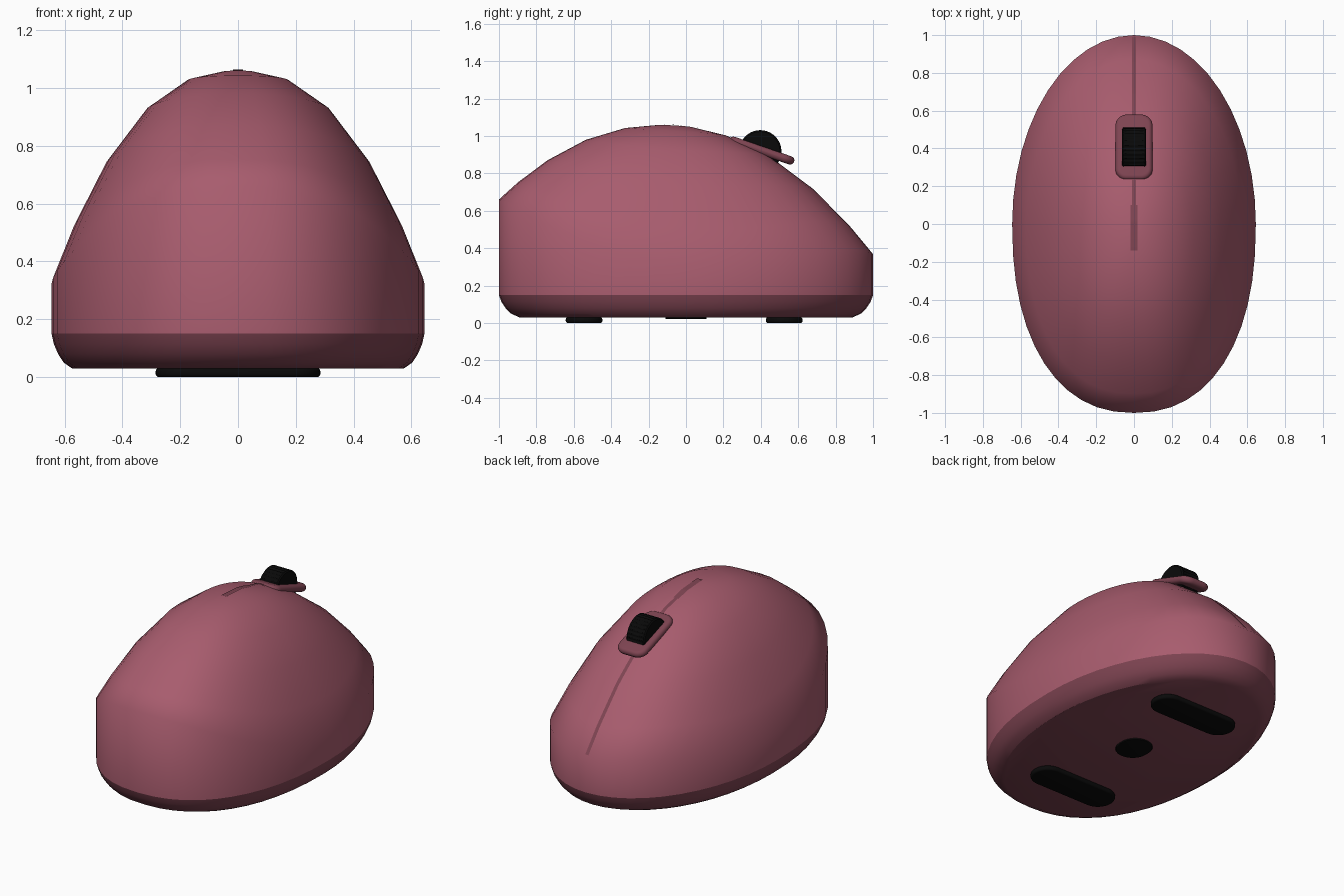
import bpy, bmesh, math
from mathutils import Matrix, Vector
from mathutils.bvhtree import BVHTree

cube = bpy.data.objects.get("Cube")
if cube:
    bpy.data.objects.remove(cube, do_unlink=True)

HALF_W, HALF_L, SEGS = 0.645, 1.0, 48
RIM_Z, BASE_Z = 0.15, 0.03


def material(name, rgb):
    m = bpy.data.materials.new(name)
    m.use_nodes = True
    m.diffuse_color = (*rgb, 1)
    m.node_tree.nodes["Principled BSDF"].inputs["Base Color"].default_value = (*rgb, 1)
    return m


rose = material("dusty rose", (0.39, 0.107, 0.155))
dark_rose = material("dark rose", (0.21, 0.058, 0.084))
black = material("black rubber", (0.0028, 0.0028, 0.0028))


def loft(name, rings, mat, caps=(True, True), angle=30, matrix=Matrix()):
    """Skin closed rings of equal point count into one object."""
    bm = bmesh.new()
    loops = [[bm.verts.new(p) for p in ring] for ring in rings]
    n = len(loops[0])
    for low, high in zip(loops, loops[1:]):
        for i in range(n):
            j = (i + 1) % n
            bm.faces.new((low[i], low[j], high[j], high[i]))
    if caps[0]:
        bm.faces.new(loops[0][::-1])
    if caps[1]:
        bm.faces.new(loops[-1])
    bmesh.ops.recalc_face_normals(bm, faces=bm.faces)
    return finish(name, bm, mat, angle, matrix)


def finish(name, bm, mat, angle, matrix=Matrix()):
    mesh = bpy.data.meshes.new(name)
    bm.to_mesh(mesh)
    bm.free()
    mesh.materials.append(mat)
    ob = bpy.data.objects.new(name, mesh)
    bpy.context.collection.objects.link(ob)
    ob.matrix_world = matrix
    bpy.ops.object.select_all(action="DESELECT")
    ob.select_set(True)
    bpy.context.view_layer.objects.active = ob
    bpy.ops.object.shade_smooth_by_angle(angle=math.radians(angle))
    return ob


def top_height(x, y):
    """Height of the domed back of the shell."""
    return 1.06 - 0.535 * abs(y + 0.13) ** 2.1 - 0.73 * (abs(x) / HALF_W) ** 2.4


def oval(scale, z=None):
    """Outline with fuller corners at the -y end; domed when no z is given."""
    pts = []
    for i in range(SEGS):
        a = math.tau * i / SEGS
        power = 1 if math.sin(a) >= 0 else 0.88
        x = HALF_W * scale * math.copysign(abs(math.cos(a)) ** power, math.cos(a))
        y = HALF_L * scale * math.copysign(abs(math.sin(a)) ** power, math.sin(a))
        if z is None:
            y -= 0.06 * (1 - scale ** 2)
        pts.append((x, y, top_height(x, y) if z is None else z))
    return pts


def rounded_slab(name, half_x, half_y, corner, thick, edge, mat, matrix):
    """Rounded rectangle with rounded edges, centred on its own origin."""
    def ring(inset, z):
        r, pts = corner - inset, []
        for q, (sx, sy) in enumerate(((1, 1), (-1, 1), (-1, -1), (1, -1))):
            for k in range(9):
                a = math.pi / 2 * (q + k / 8)
                pts.append((sx * (half_x - corner) + r * math.cos(a),
                            sy * (half_y - corner) + r * math.sin(a), z))
        return pts

    arc = [math.pi / 2 * k / 4 for k in range(5)]
    side = [(edge * (1 - math.cos(a)), thick / 2 - edge + edge * math.sin(a)) for a in arc]
    rings = [ring(i, -z) for i, z in reversed(side)] + [ring(i, z) for i, z in side]
    return loft(name, rings, mat, angle=50, matrix=matrix)


# Domed shell: straight side wall, then rings climbing to the crown
radii = (1, 0.885, 0.71, 0.49, 0.27, 0.08)
shell = loft("shell", [oval(1, RIM_Z)] + [oval(r) for r in radii], rose,
             caps=(False, True), angle=80)

# Darker base with a rounded lower edge
loft("base", [oval(0.89, BASE_Z), oval(0.935, 0.05), oval(0.965, 0.08),
              oval(0.988, 0.115), oval(1, RIM_Z)], dark_rose, caps=(True, False))

# Seam between the buttons: a thin strip laid on the shell
surface = BVHTree.FromPolygons([v.co for v in shell.data.vertices],
                               [p.vertices[:] for p in shell.data.polygons])


def seam(name, start, end, half, steps=24):
    bm = bmesh.new()
    previous = None
    for k in range(steps + 1):
        y = start + (end - start) * k / steps
        row = []
        for x in (-half, half):
            hit = surface.ray_cast(Vector((x, y, 2)), Vector((0, 0, -1)))[0]
            row.append(bm.verts.new(hit + Vector((0, 0, 0.004))))
        if previous:
            bm.faces.new((previous[0], previous[1], row[1], row[0]))
        previous = row
    finish(name, bm, dark_rose, 80)


seam("seam_wide", -0.14, 0.1, 0.018)
seam("seam_narrow", 0.1, 0.99, 0.011)

# Tilted surround of the scroll wheel
tilt = Matrix.Translation((0, 0.405, 0.922)) @ Matrix.Rotation(math.radians(-19), 4, "X")
rounded_slab("wheel_surround", 0.098, 0.183, 0.06, 0.045, 0.022, dark_rose, tilt)

# Scroll wheel with a ribbed tread
TEETH, WHEEL_R = 30, 0.113


def wheel_ring(x, radius, rib):
    pts = []
    for i in range(TEETH * 4):
        a = math.tau * i / (TEETH * 4)
        r = radius - (rib if i % 4 < 2 else 0)
        pts.append((x, r * math.cos(a), r * math.sin(a)))
    return pts


wheel = [wheel_ring(x, WHEEL_R - drop, rib) for x, drop, rib in (
    (-0.063, 0.008, 0), (-0.057, 0, 0), (-0.05, 0, 0.005),
    (0.05, 0, 0.005), (0.057, 0, 0), (0.063, 0.008, 0))]
loft("scroll_wheel", wheel, black, matrix=Matrix.Translation((0, 0.397, 0.918)))

# Glide feet and sensor disc under the base
for name, y in (("rear_foot", -0.545), ("front_foot", 0.525)):
    rounded_slab(name, 0.285, 0.098, 0.097, 0.031, 0.012, black,
                 Matrix.Translation((0, y, 0.0155)))
rounded_slab("sensor_disc", 0.098, 0.11, 0.097, 0.016, 0.004, black,
             Matrix.Translation((0, 0, 0.03)))
